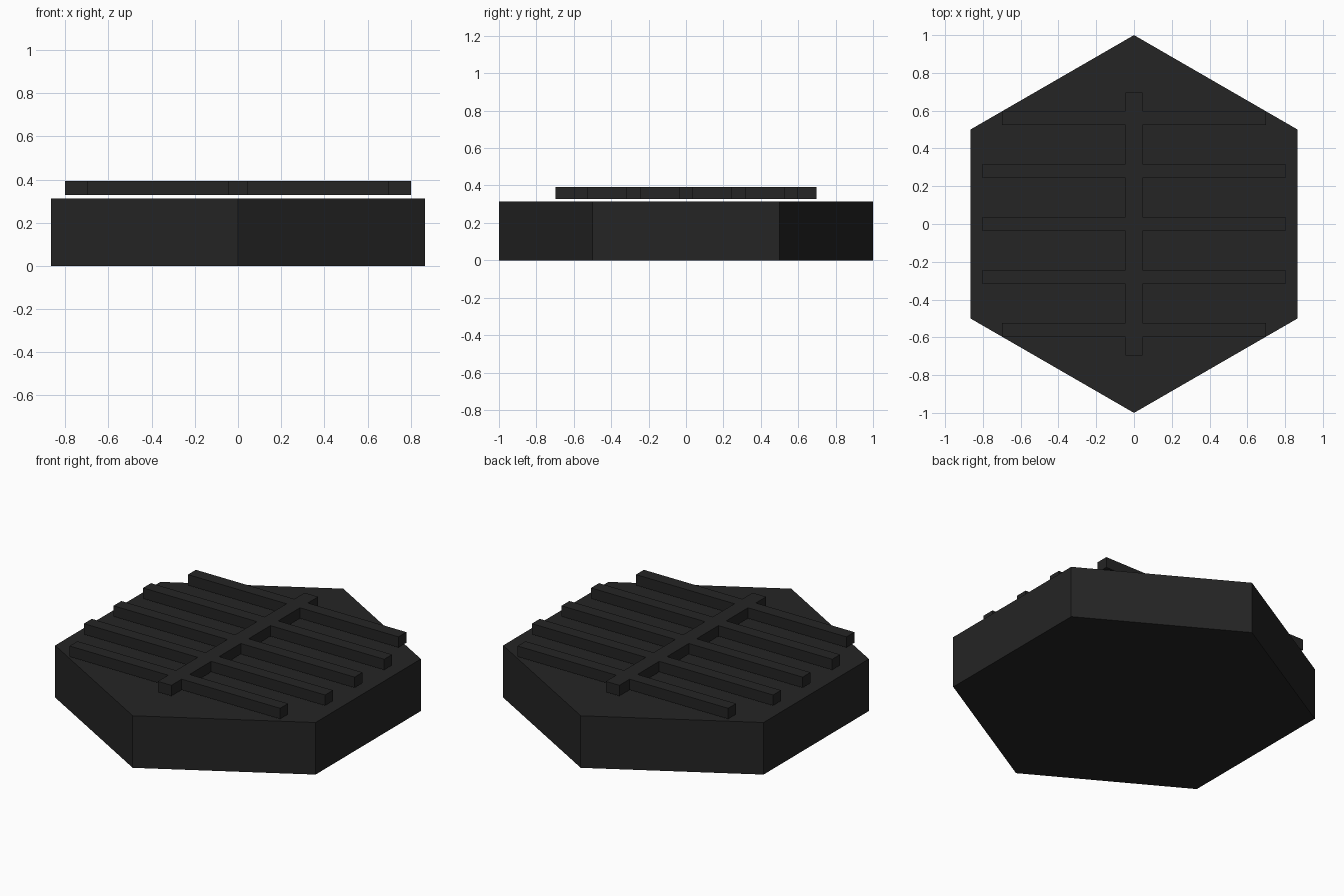
import bpy
import math

cube = bpy.data.objects.get("Cube")
if cube:
    bpy.data.objects.remove(cube, do_unlink=True)

BASE_HEIGHT = 0.313
GRILLE_BOTTOM, GRILLE_TOP = 0.328, 0.392
SPINE_HALF_WIDTH, SPINE_HALF_LENGTH = 0.045, 0.697
BAR_WIDTH, BAR_SPACING = 0.075, 0.281

charcoal = bpy.data.materials.new("charcoal")
charcoal.use_nodes = True
colour = (0.018, 0.018, 0.018, 1)
charcoal.diffuse_color = colour
charcoal.node_tree.nodes["Principled BSDF"].inputs["Base Color"].default_value = colour


def grille_box(name, x0, x1, y, depth):
    """Box at grille height, from x0 to x1, centred on y."""
    bpy.ops.mesh.primitive_cube_add(
        size=1, location=((x0 + x1) / 2, y, (GRILLE_BOTTOM + GRILLE_TOP) / 2))
    box = bpy.context.object
    box.name = name
    box.scale = (x1 - x0, depth, GRILLE_TOP - GRILLE_BOTTOM)
    bpy.ops.object.transform_apply(location=False, rotation=False, scale=True)
    box.data.materials.append(charcoal)


# Hexagonal base with a corner at the front and back
bpy.ops.mesh.primitive_cylinder_add(
    vertices=6, radius=1, depth=BASE_HEIGHT, location=(0, 0, BASE_HEIGHT / 2))
base = bpy.context.object
base.name = "hexagonal_base"
base.data.materials.append(charcoal)

# Central spine of the raised grille
grille_box("grille_spine", -SPINE_HALF_WIDTH, SPINE_HALF_WIDTH, 0, 2 * SPINE_HALF_LENGTH)

# Cross bars butting against both sides of the spine; the end pairs are shorter
for row in range(-2, 3):
    reach = 0.7 if abs(row) == 2 else 0.802
    y = row * BAR_SPACING
    grille_box(f"left_bar_{row + 3}", SPINE_HALF_WIDTH, reach, y, BAR_WIDTH)
    grille_box(f"right_bar_{row + 3}", -reach, -SPINE_HALF_WIDTH, y, BAR_WIDTH)
